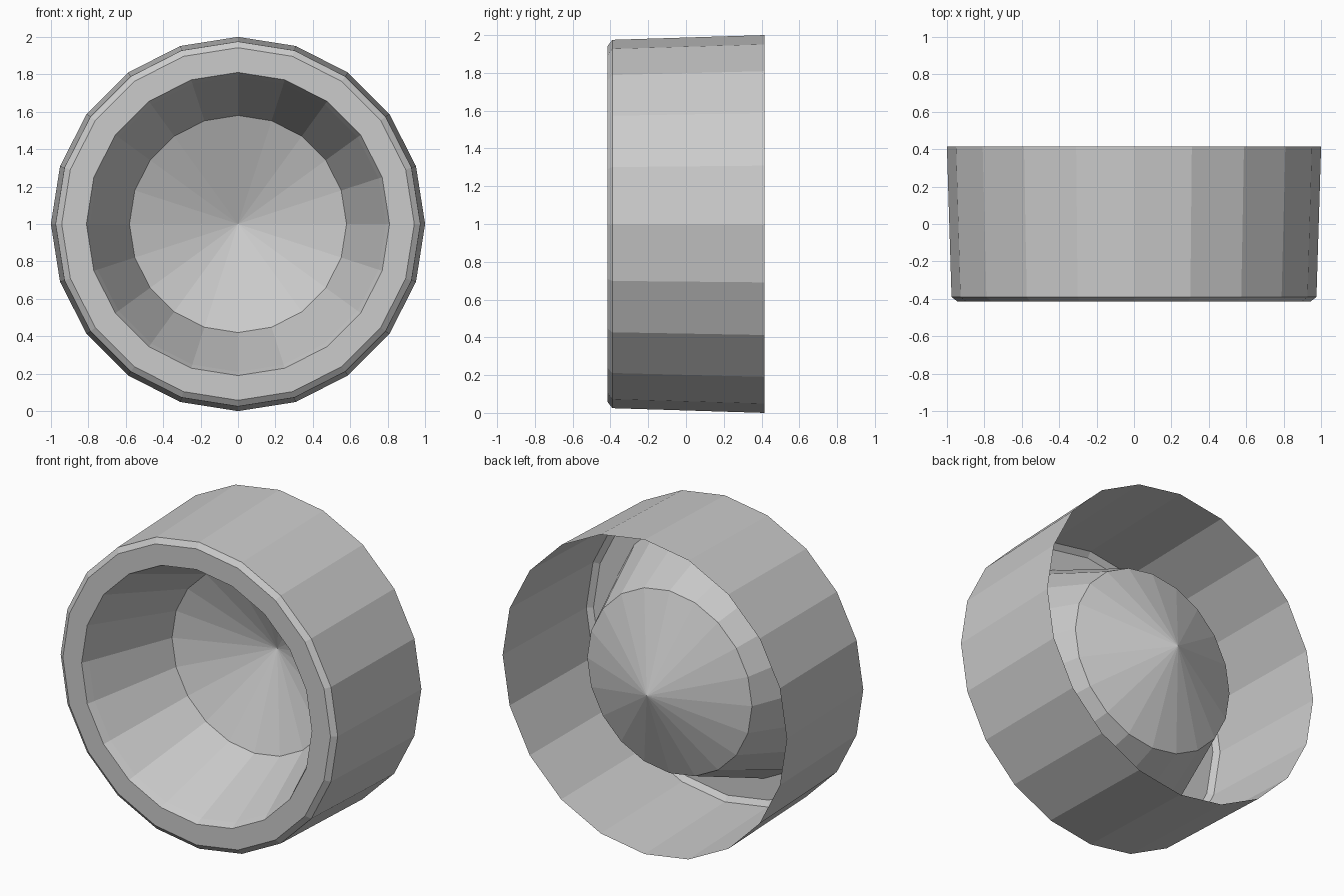
import bpy
from math import cos, sin, pi

if "Cube" in bpy.data.objects:
    bpy.data.objects.remove(bpy.data.objects["Cube"])

SIDES = 20
CENTRE_Z = 1.0


def revolve(name, profile):
    """Turn a (radius, y) profile around the y axis; radius 0 makes a tip."""
    verts, faces, rings = [], [], []
    for r, y in profile:
        count = SIDES if r > 0 else 1
        rings.append([len(verts) + i for i in range(count)])
        for i in range(count):
            a = 2 * pi * i / SIDES
            verts.append((r * sin(a), y, CENTRE_Z + r * cos(a)))
    for a, b in zip(rings, rings[1:]):
        for i in range(SIDES):
            j = (i + 1) % SIDES
            if len(b) == 1:
                faces.append((a[i], a[j], b[0]))
            else:
                faces.append((a[i], a[j], b[j], b[i]))
    mesh = bpy.data.meshes.new(name)
    mesh.from_pydata(verts, [], faces)
    mesh.update()
    obj = bpy.data.objects.new(name, mesh)
    bpy.context.collection.objects.link(obj)
    return obj


# Tapered outer shell, open at the back, with chamfered front edge and flat rim
revolve("housing", [(1.0, 0.415), (0.975, -0.39), (0.942, -0.415), (0.81, -0.415)])

# Recessed bowl with a narrow lip, sloping wall and conical floor
revolve("bowl", [(0.81, -0.415), (0.79, -0.37), (0.58, 0.165), (0.0, 0.395)])
